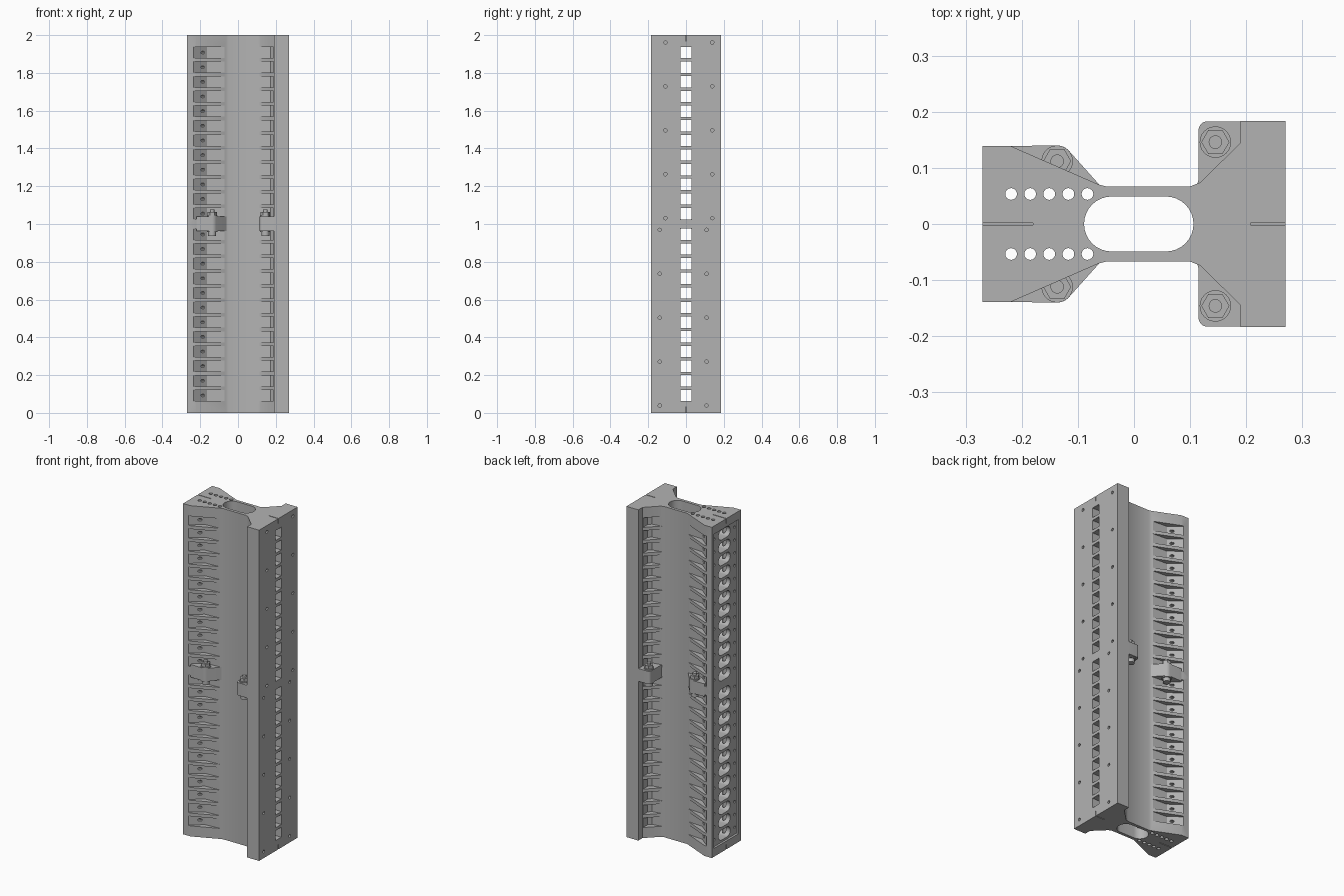
import bpy, bmesh, math
from mathutils import Vector, Matrix

cube = bpy.data.objects.get("Cube")
if cube:
    bpy.data.objects.remove(cube, do_unlink=True)

metal = bpy.data.materials.new("grey_metal")
metal.use_nodes = True
GREY = (0.45, 0.45, 0.45, 1)
metal.diffuse_color = GREY
metal.node_tree.nodes["Principled BSDF"].inputs["Base Color"].default_value = GREY

ROWS = [0.055 + 0.0775 * i for i in range(12)]
ALONG_X = Matrix(((0, 0, 1), (1, 0, 0), (0, 1, 0))).to_4x4()  # profile (y, z) pushed along x


def prism(bm, pts, low, high, turn=Matrix()):
    """Closed prism over a profile, between two heights."""
    bottom = [bm.verts.new(turn @ Vector((a, b, low))) for a, b in pts]
    top = [bm.verts.new(turn @ Vector((a, b, high))) for a, b in pts]
    faces = [bm.faces.new(bottom), bm.faces.new(top)]
    for i in range(len(pts)):
        j = (i + 1) % len(pts)
        faces.append(bm.faces.new((bottom[i], bottom[j], top[j], top[i])))
    bmesh.ops.recalc_face_normals(bm, faces=faces)


def arc(cx, cy, r, start, end, n):
    return [(cx + r * math.cos(math.radians(start + (end - start) * i / n)),
             cy + r * math.sin(math.radians(start + (end - start) * i / n)))
            for i in range(n + 1)]


def circle(cx, cy, r, n=16):
    return arc(cx, cy, r, 0, 360, n)[:-1]


def rect(a0, a1, b0, b1):
    return [(a0, b0), (a1, b0), (a1, b1), (a0, b1)]


def obround(left, right, cy, r):
    return arc(right - r, cy, r, -90, 90, 16) + arc(left + r, cy, r, 90, 270, 16)


def flip(pts):
    return [(a, -b) for a, b in pts]


def make(name, bm):
    mesh = bpy.data.meshes.new(name)
    bm.to_mesh(mesh)
    bm.free()
    mesh.materials.append(metal)
    obj = bpy.data.objects.new(name, mesh)
    bpy.context.collection.objects.link(obj)
    return obj


def select(obj):
    bpy.ops.object.select_all(action='DESELECT')
    obj.select_set(True)
    bpy.context.view_layer.objects.active = obj


def cut(body, bm):
    cutter = make("cutter", bm)
    cutter.hide_render = True
    mod = body.modifiers.new("cut", 'BOOLEAN')
    mod.operation, mod.solver, mod.object = 'DIFFERENCE', 'EXACT', cutter
    select(body)
    bpy.ops.object.modifier_apply(modifier=mod.name)
    bpy.data.objects.remove(cutter, do_unlink=True)


# Waisted beam, one half of the height
side = [(0.27, 0.184), (0.19, 0.184), (0.19, 0.145), (0.118, 0.074), (0.1, 0.067),
        (-0.05, 0.067), (-0.062, 0.07), (-0.22, 0.139), (-0.27, 0.139)]
bm = bmesh.new()
prism(bm, side + flip(side)[::-1], 0, 1)
beam = make("upper_beam", bm)

# Long oval duct and the rows of small vertical bores
bm = bmesh.new()
prism(bm, obround(-0.089, 0.106, 0, 0.049), -0.1, 1.1)
for i in range(5):
    for s in (-1, 1):
        prism(bm, circle(-0.219 + 0.034 * i, 0.0535 * s, 0.0105), -0.1, 1.1)
cut(beam, bm)

# Shallow panel in the narrow flange
bm = bmesh.new()
prism(bm, rect(-0.118, 0.118, -0.1, 0.95), -0.3, -0.257, ALONG_X)
cut(beam, bm)

# Windows, vent holes and side pockets on each row
windows, pockets = bmesh.new(), bmesh.new()
left_pocket = [(-0.235, 0.25), (-0.235, 0.136), (-0.165, 0.08), (-0.072, 0.073), (-0.072, 0.25)]
right_pocket = [(0.112, 0.25), (0.112, 0.07), (0.172, 0.08), (0.188, 0.098), (0.188, 0.25)]
for z in ROWS:
    prism(windows, rect(-0.028, 0.028, z - 0.03, z + 0.03), 0.05, 0.3, ALONG_X)
    prism(windows, obround(-0.056, 0.056, z, 0.03), -0.3, -0.06, ALONG_X)
    for s in (-1, 1):
        prism(windows, circle(0.097 * s, z, 0.008, 10), -0.3, -0.17, ALONG_X)
    for shape in (left_pocket, right_pocket):
        prism(pockets, shape, z - 0.029, z + 0.029)
        prism(pockets, flip(shape), z - 0.029, z + 0.029)
cut(beam, pockets)
cut(beam, windows)

# Fixing holes in the wide flange and alignment slits at the end
bm = bmesh.new()
for i in range(5):
    for y in (-0.109, 0.139):
        prism(bm, circle(y, 0.031 + 0.2325 * i, 0.009, 12), 0.235, 0.3, ALONG_X)
prism(bm, rect(-0.3, -0.18, -0.002, 0.002), 0.97, 1.1)
prism(bm, rect(0.208, 0.3, -0.002, 0.002), 0.97, 1.1)
cut(beam, bm)
select(beam)
bpy.ops.object.shade_smooth_by_angle(angle=math.radians(30))

# Second half is the first one turned over
beam.location.z = 1
lower = beam.copy()
lower.data = beam.data.copy()
lower.name = "lower_beam"
lower.rotation_euler.x = math.pi
bpy.context.collection.objects.link(lower)

# Joining lugs with bolts at mid height
left_lug = ([(-0.06, 0.068), (-0.16, 0.078), (-0.22, 0.125), (-0.22, 0.139)]
            + arc(-0.137, 0.112, 0.028, 90, 42, 6))
right_lug = ([(0.112, 0.066), (0.195, 0.075), (0.195, 0.183)]
             + arc(0.131, 0.167, 0.016, 90, 180, 6) + [(0.115, 0.08)])
for name, shape, x, y in (("narrow", left_lug, -0.137, 0.112),
                          ("wide", right_lug, 0.145, 0.146)):
    for end, s in (("front", -1), ("back", 1)):
        bm = bmesh.new()
        prism(bm, [(a, b * s) for a, b in shape], 0.963, 1.04)
        lug = make(f"{name}_{end}_lug", bm)
        bm = bmesh.new()
        prism(bm, circle(x, y * s, 0.028, 24), 1.04, 1.045)
        prism(bm, circle(x, y * s, 0.025, 6), 1.045, 1.064)
        prism(bm, circle(x, y * s, 0.012), 1.06, 1.077)
        prism(bm, circle(x, y * s, 0.028, 24), 0.958, 0.963)
        prism(bm, circle(x, y * s, 0.021, 24), 0.936, 0.958)
        bolt = make(f"{name}_{end}_bolt", bm)
        for obj in (lug, bolt):
            select(obj)
            bpy.ops.object.shade_smooth_by_angle(angle=math.radians(30))
